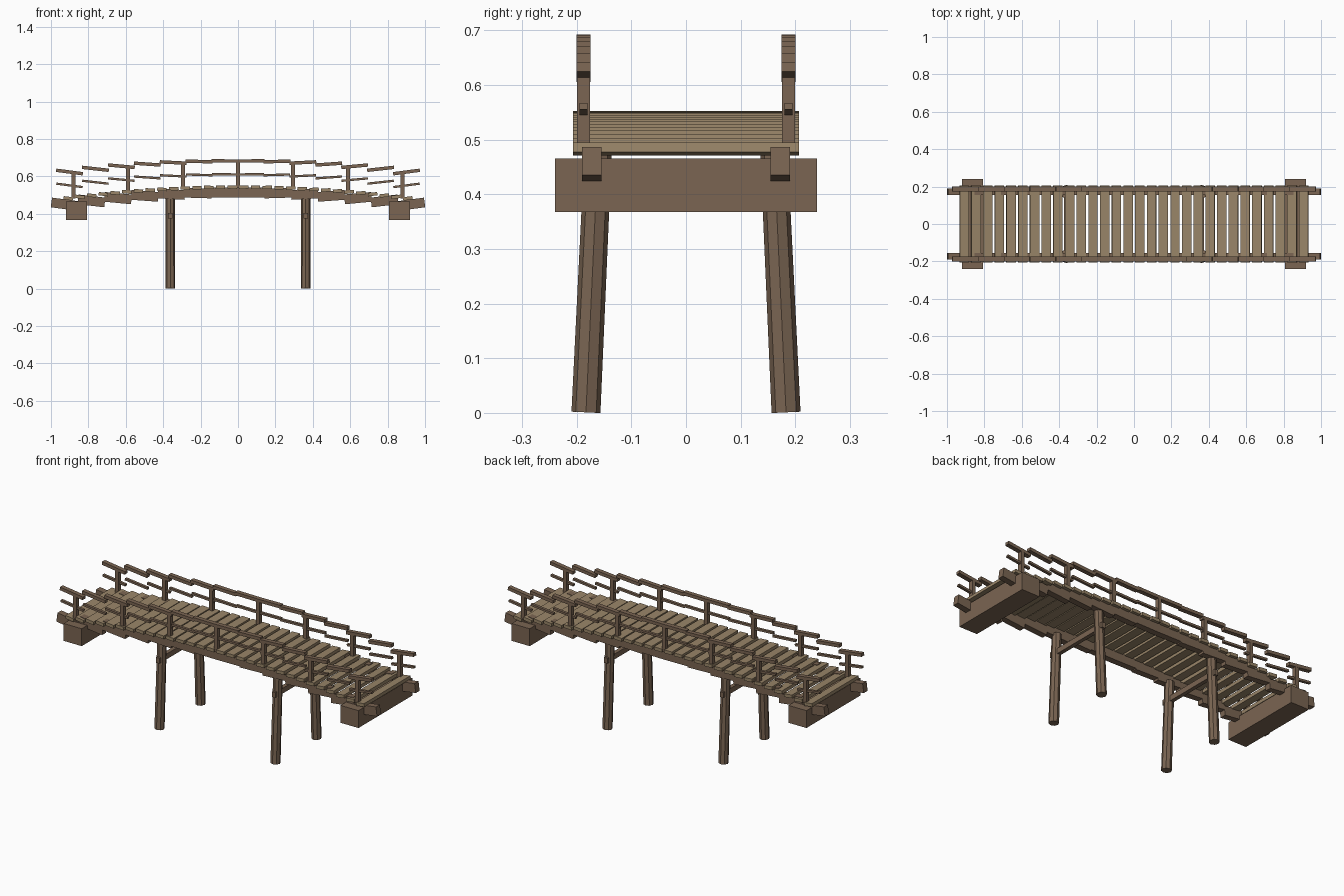
import bpy, bmesh, math
from mathutils import Matrix, Vector

if "Cube" in bpy.data.objects:
    bpy.data.objects.remove(bpy.data.objects["Cube"])

def material(name, rgb):
    m = bpy.data.materials.new(name)
    m.diffuse_color = (*rgb, 1)
    m.use_nodes = True
    m.node_tree.nodes["Principled BSDF"].inputs["Base Color"].default_value = m.diffuse_color
    return m

WOOD = material("dark_wood", (0.196, 0.130, 0.085))
PLANK = material("deck_wood", (0.32, 0.235, 0.140))

ARCH = 0.0733                      # parabola drop per x squared

def drop(x):
    return ARCH * x * x

def tilt(x):
    # each piece leans against the arch, giving the saw-tooth outline
    return -math.atan(2 * ARCH * x)

def add_box(bm, centre, size, angle=0.0):
    mat = (Matrix.Translation(centre) @ Matrix.Rotation(angle, 4, 'Y')
           @ Matrix.Diagonal((*size, 1)))
    bmesh.ops.create_cube(bm, size=1, matrix=mat)

def finish(bm, name, mat):
    me = bpy.data.meshes.new(name)
    bm.to_mesh(me)
    bm.free()
    ob = bpy.data.objects.new(name, me)
    bpy.context.collection.objects.link(ob)
    me.materials.append(mat)
    return ob

def arched_row(name, count, pitch, size, y, z, mat):
    bm = bmesh.new()
    for i in range(count):
        x = (i - (count - 1) / 2) * pitch
        add_box(bm, (x, y, z - drop(x)), size, tilt(x))
    return finish(bm, name, mat)

# deck planks
arched_row("deck_planks", 30, 0.0626, (0.050, 0.413, 0.018), 0, 0.543, PLANK)

for side, tag in ((-1, "front"), (1, "back")):
    # curved side beam, handrail and lower rail in short straight pieces
    arched_row(tag + "_beam", 14, 0.1425, (0.144, 0.035, 0.052), side * 0.1725, 0.514, WOOD)
    arched_row(tag + "_handrail", 14, 0.1386, (0.144, 0.025, 0.018), side * 0.1875, 0.683, WOOD)
    arched_row(tag + "_lower_rail", 14, 0.1386, (0.142, 0.015, 0.012), side * 0.1875, 0.6115, WOOD)

    # railing posts
    bm = bmesh.new()
    for i in range(-3, 4):
        x = i * 0.2935
        add_box(bm, (x, side * 0.1875, 0.609 - drop(x)), (0.021, 0.024, 0.142))
    finish(bm, tag + "_railing_posts", WOOD)

for side, tag in ((-1, "left"), (1, "right")):
    # abutment block under each end
    bm = bmesh.new()
    add_box(bm, (side * 0.864, 0, 0.416), (0.112, 0.48, 0.098))
    finish(bm, tag + "_abutment", WOOD)

    # splayed eight-sided piles
    bm = bmesh.new()
    for s in (-1, 1):
        a = Vector((side * 0.362, s * 0.183, 0.001))
        b = Vector((side * 0.362, s * 0.160, 0.495))
        d = b - a
        rot = Matrix.Rotation(math.atan2(-d.y, d.z), 4, 'X')
        bmesh.ops.create_cone(bm, cap_ends=True, segments=8, radius1=0.0265, radius2=0.025,
                              depth=d.length, matrix=Matrix.Translation((a + b) / 2) @ rot)
    finish(bm, tag + "_piles", WOOD)

    # cross brace between the piles
    bm = bmesh.new()
    add_box(bm, (side * 0.362, 0, 0.39), (0.022, 0.40, 0.03))
    finish(bm, tag + "_cross_brace", WOOD)
